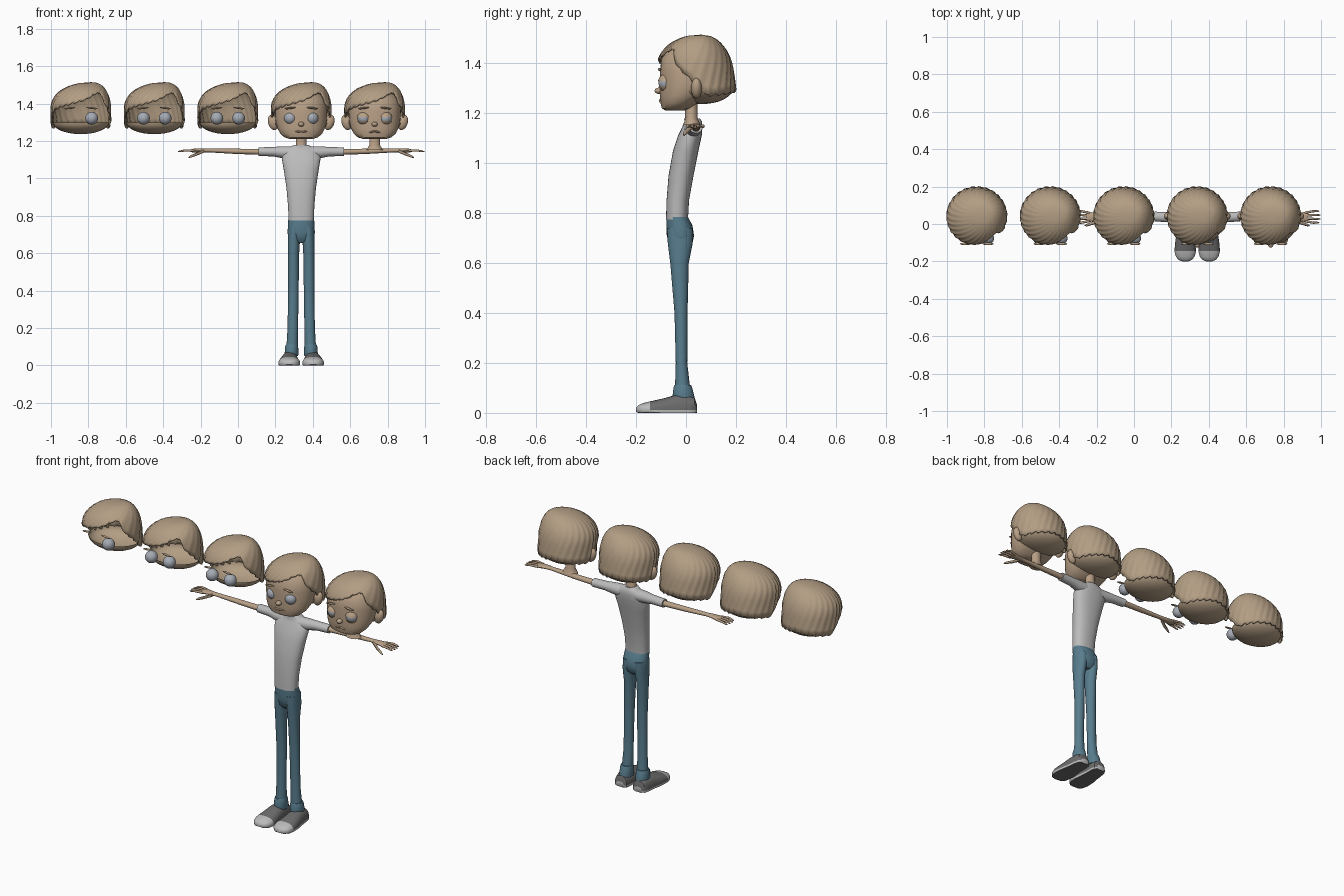
import bpy, bmesh
from math import sin, cos, pi, radians
from mathutils import Matrix, Vector

cube = bpy.data.objects.get("Cube")
if cube:
    bpy.data.objects.remove(cube)


def material(name, rgb):
    m = bpy.data.materials.new(name)
    m.use_nodes = True
    m.diffuse_color = (*rgb, 1)
    m.node_tree.nodes["Principled BSDF"].inputs["Base Color"].default_value = (*rgb, 1)
    return m


SKIN = material("skin tan", (0.48, 0.35, 0.24))
HAIR = material("hair tan", (0.45, 0.34, 0.23))
EYE = material("eye grey", (0.38, 0.41, 0.46))
SHIRT = material("shirt grey", (0.5, 0.5, 0.5))
DENIM = material("denim blue", (0.098, 0.205, 0.27))
SHOE = material("shoe dark grey", (0.15, 0.15, 0.15))
RUBBER = material("rubber light grey", (0.5, 0.5, 0.5))
BODY = 0.338      # x of the body's middle
GAP = 0.3927      # spacing between heads


def finish(name, bm, *mats, angle=40, normals=True):
    if normals:
        bmesh.ops.recalc_face_normals(bm, faces=bm.faces[:])
    for f in bm.faces:
        f.smooth = True
    for e in bm.edges:
        if len(e.link_faces) == 2 and e.calc_face_angle(0) > radians(angle):
            e.smooth = False
    mesh = bpy.data.meshes.new(name)
    bm.to_mesh(mesh)
    bm.free()
    for m in mats:
        mesh.materials.append(m)
    ob = bpy.data.objects.new(name, mesh)
    bpy.context.collection.objects.link(ob)
    return ob


def loft(name, axis, sections, *mats, n=24, power=2.0, floor=None, rule=None):
    """Rings along an axis: (position, centre 1, centre 2, radius 1, radius 2)."""
    bm = bmesh.new()
    rings = []
    for t, c1, c2, r1, r2 in sections:
        ring = []
        for i in range(n):
            a = 2 * pi * i / n
            ca, sa = cos(a), sin(a)
            u = c1 + r1 * abs(ca) ** (2 / power) * (1 if ca > 0 else -1)
            v = c2 + r2 * abs(sa) ** (2 / power) * (1 if sa > 0 else -1)
            if floor is not None:
                v = max(v, floor)
            co = {"x": (t, u, v), "y": (u, t, v), "z": (u, v, t)}[axis]
            ring.append(bm.verts.new(co))
        rings.append(ring)
    for a, b in zip(rings, rings[1:]):
        for i in range(n):
            j = (i + 1) % n
            bm.faces.new((a[i], a[j], b[j], b[i]))
    bm.faces.new(rings[0])
    bm.faces.new(rings[-1])
    if rule:
        bmesh.ops.recalc_face_normals(bm, faces=bm.faces[:])
        for f in bm.faces:
            f.material_index = rule(f.calc_center_median(), f.normal)
    return finish(name, bm, *mats)


def column(name, cx, rows, mat, power=2.0, n=32):
    """Upright loft from rows of (z, x offset, half width, front y, back y)."""
    return loft(name, "z", [(z, cx + o, (f + b) / 2, w, (b - f) / 2)
                            for z, o, w, f, b in rows], mat, n=n, power=power)


def ellipsoid(name, centre, radii, mat, tilt=0, keep=None):
    bm = bmesh.new()
    bmesh.ops.create_uvsphere(bm, u_segments=24, v_segments=16, radius=1)
    if keep:
        bmesh.ops.delete(bm, geom=[v for v in bm.verts if not keep(v.co)], context="VERTS")
    bm.transform(Matrix.Translation(centre) @ Matrix.Rotation(tilt, 4, "Y")
                 @ Matrix.Diagonal((*radii, 1)))
    return finish(name, bm, mat, normals=keep is None)


# Height of the hair's edge by angle from the front, towards the left side
HAIRLINE = [(-180, 1.285), (-105, 1.265), (-82, 1.33), (-60, 1.365), (-20, 1.395), (5, 1.415),
            (30, 1.45), (45, 1.455), (60, 1.385), (82, 1.33), (105, 1.265), (180, 1.285)]


def hairline(a):
    for (a0, z0), (a1, z1) in zip(HAIRLINE, HAIRLINE[1:]):
        if a <= a1:
            return z0 + (z1 - z0) * (a - a0) / (a1 - a0)
    return HAIRLINE[-1][1]


def hair(cx):
    # Swirled shell of overlapping locks around an off-centre crown
    cols, rows, top = 104, 12, 1.512
    bm = bmesh.new()
    grid = []
    for r in range(1, rows + 1):
        t = r / rows
        ring = []
        for i in range(cols):
            lock = (i % 4) / 3
            deg = -180 + 360 * i / cols
            z = top - (top - hairline(deg) - 0.01 * lock) * t ** 1.8
            f = (1 - max(0, (z - 1.37) / 0.145) ** 2.2) ** (1 / 2.2)
            f *= 1 + 0.035 * lock * t ** 0.5
            a = radians(deg) + 0.7 * (1 - t)
            shift = (1 - f) if f < 1 else 0
            x = cx + 0.06 * shift + 0.158 * f * sin(a)
            y = 0.042 + 0.02 * shift - 0.156 * f * cos(a)
            y -= 0.12 * (z - 1.285) * f * max(0, -cos(a))
            ring.append(bm.verts.new((x, y, z)))
        grid.append(ring)
    crown = bm.verts.new((cx + 0.055, 0.06, top + 0.003))
    for i in range(cols):
        j = (i + 1) % cols
        bm.faces.new((crown, grid[0][i], grid[0][j]))
        for a, b in zip(grid, grid[1:]):
            bm.faces.new((a[i], b[i], b[j], a[j]))
    shell = finish("hair", bm, HAIR, angle=28, normals=False)
    thick = shell.modifiers.new("thickness", "SOLIDIFY")
    thick.thickness = 0.008
    thick.offset = -1
    # Rounded underside closing the nape
    ellipsoid("hair_underside", (cx, 0.065, 1.3), (0.15, 0.122, 0.063), HAIR,
              keep=lambda c: c.z < 0.01)


def eyes(cx, sides):
    for s in sides:
        ellipsoid("eyeball", (cx + s * 0.058, -0.076, 1.322), (0.034, 0.034, 0.034), EYE)
    for s in (-1, 1):
        ellipsoid("eyebrow", (cx + s * 0.06, -0.106, 1.376), (0.03, 0.007, 0.005), HAIR,
                  tilt=s * 0.12)


def face(cx, sad=False):
    column("head", cx, [
        (1.212, 0, 0.065, -0.085, -0.005), (1.22, 0, 0.09, -0.097, 0.015),
        (1.24, 0, 0.112, -0.102, 0.045), (1.27, 0, 0.128, -0.105, 0.085),
        (1.31, 0, 0.137, -0.104, 0.12), (1.36, 0, 0.14, -0.105, 0.14),
        (1.42, 0, 0.133, -0.098, 0.135), (1.46, 0, 0.1, -0.065, 0.115),
        (1.49, 0, 0.05, -0.02, 0.08)], SKIN, power=2.2, n=40)
    column("neck", cx, [(1.152, 0, 0.045, -0.012, 0.058), (1.162, 0, 0.038, -0.008, 0.055),
                        (1.18, 0, 0.028, -0.003, 0.046), (1.27, 0, 0.028, -0.005, 0.045)], SKIN)
    ellipsoid("nose", (cx, -0.106, 1.29), (0.016, 0.02, 0.013), SKIN)
    for s in (-1, 1):
        ellipsoid("ear", (cx + s * 0.15, 0.042, 1.3), (0.027, 0.022, 0.042), SKIN, tilt=s * 0.3)
        ellipsoid("lip", (cx + s * 0.012, -0.101, 1.25), (0.02, 0.008, 0.005), SKIN,
                  tilt=s * (0.3 if sad else -0.1))
        if sad:
            eye = (cx + s * 0.058, -0.076, 1.322)
            ellipsoid("upper_eyelid", eye, (0.037,) * 3, SKIN, keep=lambda c: c.z > 0.18)
            ellipsoid("lower_eyelid", eye, (0.037,) * 3, SKIN, keep=lambda c: c.z < -0.37)


# Row of five heads: three with hair and eyes only, two complete
for k in range(-3, 2):
    x = BODY + GAP * k
    hair(x)
    eyes(x, (1,) if k == -3 else (-1, 1))
    if k >= 0:
        face(x, sad=(k == 1))

# Shirt body
column("shirt", BODY, [
    (0.775, 0, 0.068, -0.08, 0.008), (0.85, 0, 0.07, -0.078, 0.012),
    (0.95, 0, 0.079, -0.07, 0.03), (1.05, 0, 0.094, -0.052, 0.05),
    (1.11, 0, 0.104, -0.032, 0.063), (1.145, 0, 0.095, -0.015, 0.066),
    (1.168, 0, 0.06, -0.006, 0.064), (1.18, 0, 0.037, -0.008, 0.055)], SHIRT, power=2.3)

# Trouser seat
column("trouser_seat", BODY, [
    (0.785, 0, 0.069, -0.079, 0.008), (0.75, 0, 0.071, -0.079, 0.026),
    (0.71, 0, 0.073, -0.077, 0.032), (0.675, 0, 0.068, -0.068, 0.025),
    (0.655, 0, 0.05, -0.05, 0.005)], DENIM, power=2.2)


def shoe_colour(c, normal):
    toe = c.y < -0.145 and normal.z > -0.5
    strip = c.z < 0.016 and normal.z > -0.5
    return 1 if toe or strip else 0


for s, side in ((-1, "right"), (1, "left")):
    # Sleeve, arm and hand
    def limb(name, rows, mat, n=16):
        loft(f"{side}_{name}", "x", [(BODY + s * x, *rest) for x, *rest in rows], mat, n=n)

    limb("sleeve", [(0.05, 0.026, 1.138, 0.036, 0.034), (0.1, 0.03, 1.14, 0.032, 0.032),
                    (0.15, 0.036, 1.143, 0.027, 0.025), (0.228, 0.04, 1.143, 0.026, 0.023)],
         SHIRT, 24)
    limb("arm", [(0.2, 0.04, 1.142, 0.018, 0.016), (0.35, 0.04, 1.145, 0.016, 0.014),
                 (0.5, 0.038, 1.15, 0.013, 0.01), (0.53, 0.037, 1.15, 0.018, 0.01),
                 (0.575, 0.038, 1.149, 0.027, 0.01), (0.592, 0.038, 1.148, 0.024, 0.007)], SKIN)
    for i in range(4):
        y = 0.016 + 0.0145 * i
        tip = 0.652 - 0.006 * abs(i - 1.5)
        spread = 0.006 * (i - 1.5)
        limb("finger", [(0.575, y, 1.149, 0.007, 0.007), (0.62, y + spread, 1.15, 0.006, 0.006),
                        (tip, y + spread, 1.145, 0.005, 0.005),
                        (tip + 0.01, y + spread, 1.143, 0.002, 0.002)], SKIN, 10)
    limb("thumb", [(0.52, 0.025, 1.147, 0.011, 0.009), (0.555, 0.006, 1.132, 0.009, 0.009),
                   (0.59, -0.006, 1.118, 0.007, 0.007), (0.602, -0.009, 1.112, 0.002, 0.003)],
         SKIN, 10)

    # Trouser leg and turned-up cuff
    column(f"{side}_trouser_leg", BODY, [
        (0.74, s * 0.036, 0.033, -0.076, 0.027), (0.68, s * 0.039, 0.033, -0.073, 0.027),
        (0.6, s * 0.041, 0.03, -0.063, 0.011), (0.4, s * 0.042, 0.028, -0.046, 0.006),
        (0.2, s * 0.045, 0.028, -0.041, 0.005), (0.07, s * 0.05, 0.031, -0.045, 0.02)], DENIM)
    column(f"{side}_cuff", BODY, [
        (0.05, s * 0.052, 0.035, -0.052, 0.035), (0.06, s * 0.052, 0.037, -0.055, 0.035),
        (0.1, s * 0.051, 0.035, -0.05, 0.025), (0.112, s * 0.05, 0.032, -0.046, 0.02)], DENIM)

    # Shoe with light toe cap and sole strip
    cx = BODY + s * 0.064
    loft(f"{side}_shoe", "y", [
        (y, cx + s * o, 0.012, w, h - 0.012) for y, o, w, h in (
            (0.045, -0.006, 0.025, 0.03), (0.035, -0.006, 0.038, 0.06),
            (0.01, -0.005, 0.043, 0.072), (-0.04, -0.002, 0.046, 0.072),
            (-0.09, 0, 0.053, 0.058), (-0.145, 0, 0.058, 0.046),
            (-0.175, 0, 0.05, 0.038), (-0.192, 0, 0.035, 0.03), (-0.2, 0, 0.016, 0.02))],
         SHOE, RUBBER, n=28, power=2.4, floor=0, rule=shoe_colour)
